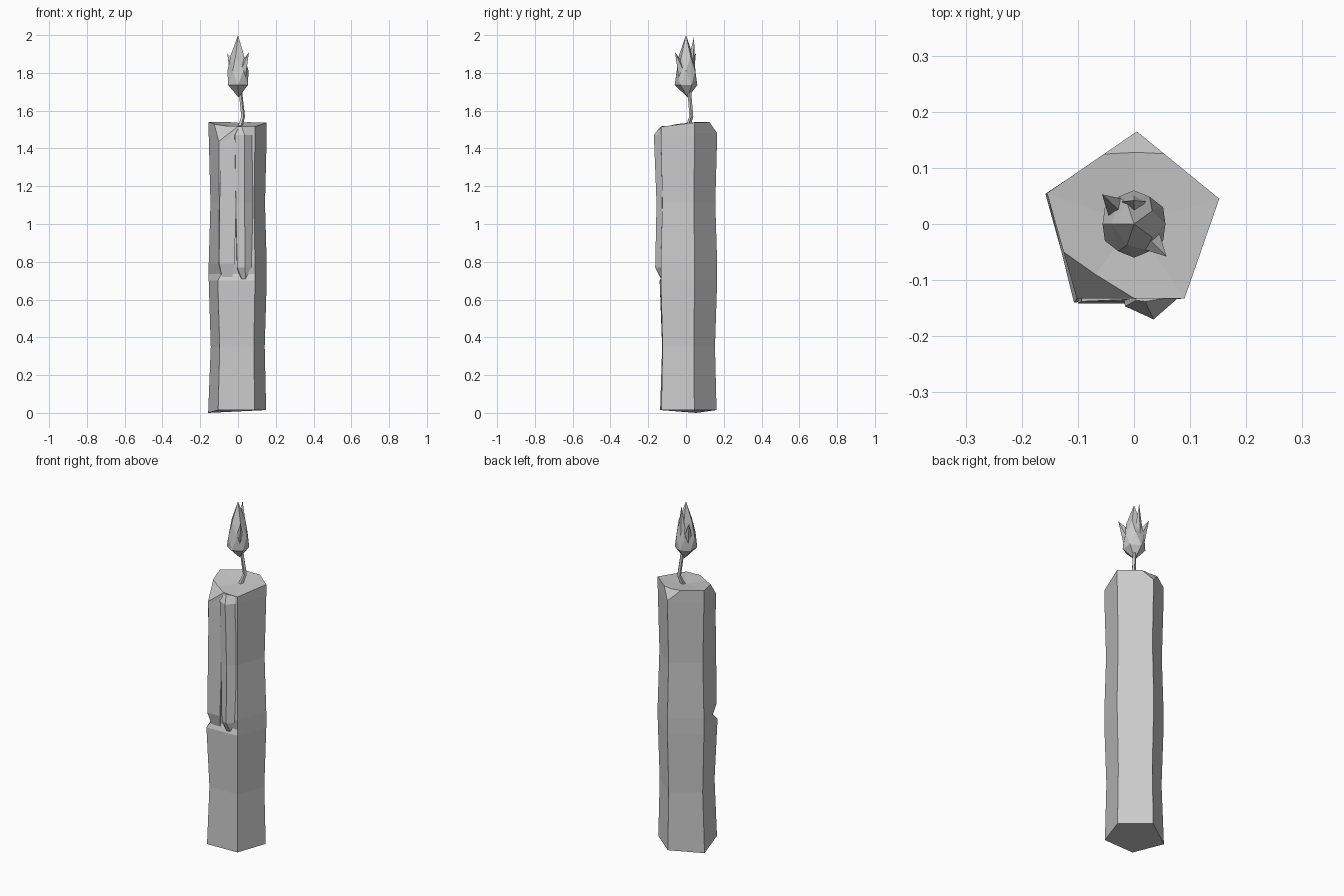
import bpy, bmesh, math
from mathutils import Vector

old = bpy.data.objects.get("Cube")
if old:
    bpy.data.objects.remove(old)

wax = bpy.data.materials.new("pale grey")
wax.use_nodes = True
wax.diffuse_color = (0.6, 0.6, 0.6, 1)
wax.node_tree.nodes["Principled BSDF"].inputs["Base Color"].default_value = (0.6, 0.6, 0.6, 1)


def finish(bm, name):
    bmesh.ops.recalc_face_normals(bm, faces=bm.faces)
    mesh = bpy.data.meshes.new(name)
    bm.to_mesh(mesh)
    bm.free()
    mesh.materials.append(wax)
    obj = bpy.data.objects.new(name, mesh)
    bpy.context.collection.objects.link(obj)


def loft(rings):
    """Skin a list of equal-length point rings, capped at both ends."""
    bm = bmesh.new()
    loops = [[bm.verts.new(p) for p in ring] for ring in rings]
    n = len(rings[0])
    for a, b in zip(loops, loops[1:]):
        for i in range(n):
            j = (i + 1) % n
            bm.faces.new((a[i], a[j], b[j], b[i]))
    bm.faces.new(loops[0])
    top = bm.faces.new(loops[-1])
    return bm, top


def hull(points, name):
    bm = bmesh.new()
    for p in points:
        bm.verts.new(p)
    bmesh.ops.convex_hull(bm, input=bm.verts)
    finish(bm, name)


def slice_off(bm, point, normal):
    """Cut away everything beyond a plane and close the cut."""
    geom = bm.verts[:] + bm.edges[:] + bm.faces[:]
    cut = bmesh.ops.bisect_plane(bm, geom=geom, plane_co=point, plane_no=normal, clear_outer=True)
    edges = [e for e in cut["geom_cut"] if isinstance(e, bmesh.types.BMEdge)]
    bmesh.ops.contextual_create(bm, geom=edges)


# Candle body: uneven five-sided column; corners run back, right, front right, front left, left
corners = [(0.005, 0.165), (0.152, 0.045), (0.09, -0.133), (-0.102, -0.133), (-0.155, 0.055)]
# height, general scale, scale of the front left corner
levels = [(0.015, 0.98, 1.03), (0.35, 0.93, 0.95), (0.70, 1.0, 1.05), (0.735, 1.0, 0.87),
          (0.79, 1.0, 1.0), (1.11, 0.94, 0.97), (1.47, 1.0, 1.0), (1.53, 1.0, 1.0)]
rings = []
for z, s, notch in levels:
    ring = []
    for i, (x, y) in enumerate(corners):
        k = notch if i == 3 else s
        ring.append(Vector((x * k, y * k, z)))
    rings.append(ring)
rings[0][4].z = 0
rings[0][4].x = -0.158
for i, z in enumerate((1.54, 1.537, 1.515, 1.52, 1.54)):
    rings[-1][i].z = z
body, top = loft(rings)
poked = bmesh.ops.poke(body, faces=[top])
poked["verts"][0].co = (0.0, 0.0, 1.52)
# Melted chips on the rim
slice_off(body, (0, 0.128, 1.535), (0, 0.055, 0.037))
a, b, c = Vector((-0.1, -0.132, 1.44)), Vector((-0.115, -0.055, 1.53)), Vector((0, -0.134, 1.515))
chip = (b - a).cross(c - a)
if chip.y > 0:
    chip.negate()
slice_off(body, a, chip)
finish(body, "candle_body")

# Wax runs on the front
left_run = []
for z, x0, x1, y in ((0.72, -0.085, -0.03, -0.125), (0.79, -0.1, -0.018, -0.142),
                     (1.11, -0.094, -0.018, -0.136), (1.42, -0.094, -0.01, -0.138)):
    left_run += [(x0, y, z), (x1, y, z), (x0 + 0.005, -0.1, z), (x1, -0.1, z)]
left_run.append((0, -0.134, 1.5))
hull(left_run, "left_wax_run")

ridge = []
for z, x0, x1, xm, y in ((0.71, 0.015, 0.072, 0.04, -0.128), (0.77, -0.008, 0.077, 0.037, -0.163),
                         (1.11, -0.015, 0.077, 0.035, -0.156), (1.47, -0.02, 0.08, 0.035, -0.17),
                         (1.513, 0.0, 0.083, 0.02, -0.138)):
    ridge.append([(x0, -0.12, z), (x0 + 0.004, (y - 0.27) / 3, z), (xm, y, z), (x1, -0.128, z), (x1 - 0.01, -0.11, z)])
bm, _ = loft(ridge)
finish(bm, "right_wax_run")

# Bent wick
wick = []
for x, y, z, r in ((0.006, 0.006, 1.5, 0.015), (0.026, 0.028, 1.57, 0.011), (0.012, 0.018, 1.7, 0.01)):
    wick.append([(x + r * math.cos(t * math.tau / 5), y + r * math.sin(t * math.tau / 5), z) for t in range(5)])
bm, _ = loft(wick)
finish(bm, "wick")

# Flame: faceted bud with an uneven waist
flame = [(0.003, 0.01, 1.67), (0, 0, 2.0)]
for z, r, turn, count in ((1.735, 0.06, 0.5, 6), (1.81, 0.056, 0, 6), (1.89, 0.04, 0.5, 5)):
    for i in range(count):
        t = (i + turn) * math.tau / count
        flame.append((r * math.cos(t), r * math.sin(t), z))
hull(flame, "flame")

# Small tongues leaning off the flame
for name, tip, angle, low in (("left_tongue", (-0.057, 0.053, 1.905), 2.4, 1.75),
                              ("right_tongue", (0.058, -0.058, 1.91), -0.78, 1.75),
                              ("back_tongue", (0.0, 0.042, 1.99), 1.57, 1.8)):
    out = Vector((math.cos(angle), math.sin(angle), 0))
    side = Vector((-out.y, out.x, 0)) * 0.022
    up = Vector((0, 0, low))
    hull([tip, out * 0.05 + up, out * 0.04 + side + up + Vector((0, 0, 0.06)),
          out * 0.04 - side + up + Vector((0, 0, 0.06)), out * 0.02 + up + Vector((0, 0, 0.1))], name)
